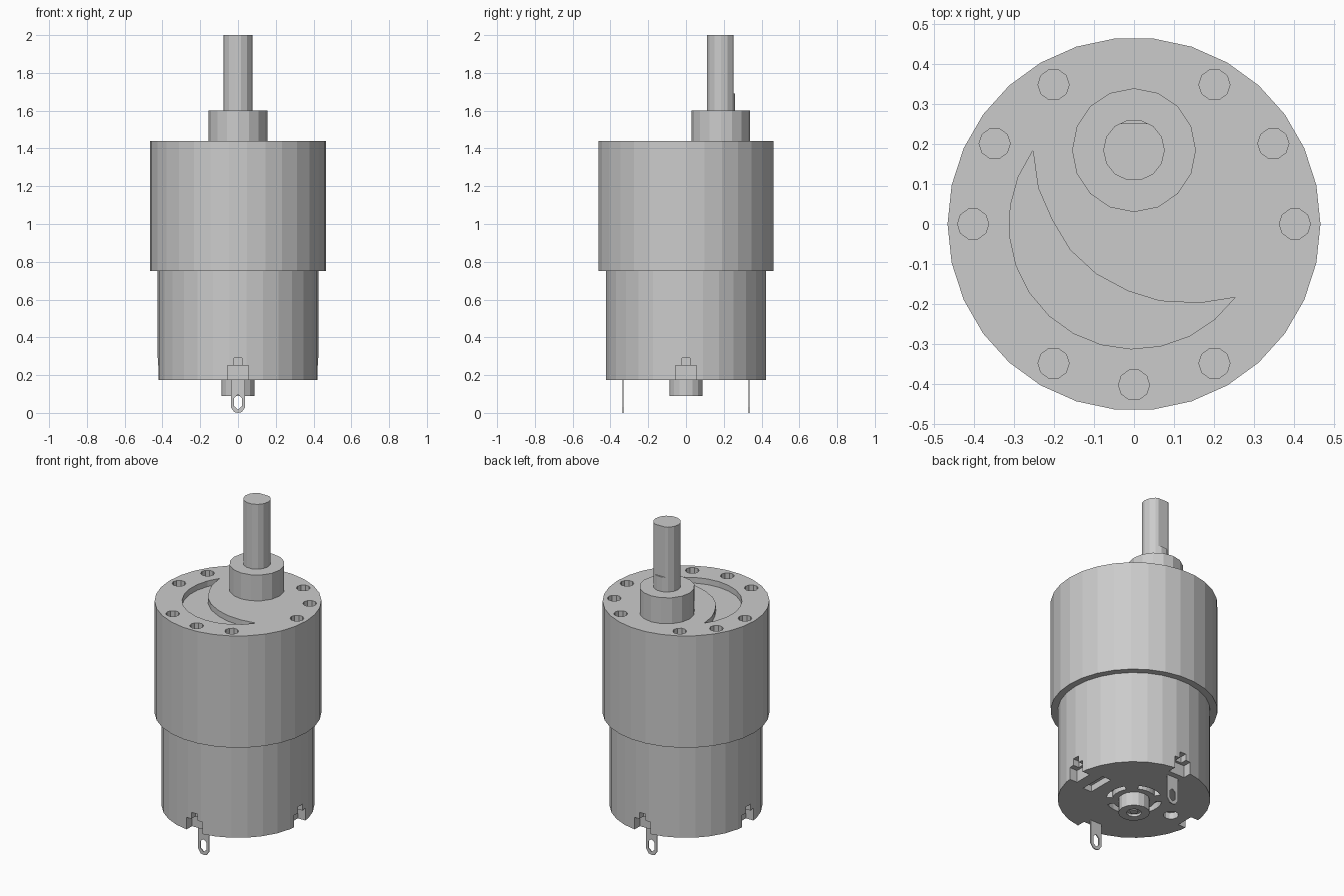
import bpy, bmesh
from math import cos, sin, pi, radians

if "Cube" in bpy.data.objects:
    bpy.data.objects.remove(bpy.data.objects["Cube"])


def circle(r, n, cx=0.0, cy=0.0):
    return [(cx + r * cos(2 * pi * i / n), cy + r * sin(2 * pi * i / n)) for i in range(n)]


def rect(x0, x1, y0, y1):
    return [(x0, y0), (x1, y0), (x1, y1), (x0, y1)]


def turn(points, deg):
    c, s = cos(radians(deg)), sin(radians(deg))
    return [(x * c - y * s, x * s + y * c) for x, y in points]


def arc(r, a0, a1, n):
    angles = [radians(a0 + (a1 - a0) * i / n) for i in range(n + 1)]
    return [(r * cos(a), r * sin(a)) for a in angles]


def prisms(name, parts):
    """One object made of upright prisms, each part being (outline, z0, z1)."""
    bm = bmesh.new()
    for outline, z0, z1 in parts:
        low = [bm.verts.new((x, y, z0)) for x, y in outline]
        high = [bm.verts.new((x, y, z1)) for x, y in outline]
        bm.faces.new(low[::-1])
        bm.faces.new(high)
        for i in range(len(low)):
            j = (i + 1) % len(low)
            bm.faces.new((low[i], low[j], high[j], high[i]))
    bmesh.ops.recalc_face_normals(bm, faces=bm.faces)
    mesh = bpy.data.meshes.new(name)
    bm.to_mesh(mesh)
    bm.free()
    ob = bpy.data.objects.new(name, mesh)
    bpy.context.collection.objects.link(ob)
    return ob


def cut(ob, parts):
    cutter = prisms("cutter", parts)
    cutter.hide_render = True
    mod = ob.modifiers.new("cut", 'BOOLEAN')
    mod.operation = 'DIFFERENCE'
    mod.solver = 'EXACT'
    mod.object = cutter
    bpy.context.view_layer.objects.active = ob
    bpy.ops.object.modifier_apply(modifier=mod.name)
    bpy.data.objects.remove(cutter)


# Gearbox with screw holes and a crescent recess in its top face
gearbox = prisms("gearbox", [(circle(0.467, 30), 0.75, 1.44)])
holes = [(circle(0.039, 10, 0.403 * cos(radians(a)), 0.403 * sin(radians(a))), 1.34, 1.5)
         for a in (0, 30, 60, 120, 150, 180, 240, 270, 300)]
crescent = arc(0.313, 144, 324, 13) + [
    (0.165, -0.198), (0.065, -0.193), (-0.015, -0.168), (-0.095, -0.125),
    (-0.16, -0.065), (-0.205, 0.01), (-0.24, 0.09)]
cut(gearbox, holes + [(crescent, 1.405, 1.5)])

# Off-centre shaft collar and D-shaped output shaft
prisms("shaft_collar", [(circle(0.155, 16, 0, 0.185), 1.42, 1.6)])
shaft = prisms("output_shaft", [(circle(0.077, 14, 0, 0.185), 1.58, 2.0)])
cut(shaft, [(rect(-0.2, 0.2, 0.252, 0.4), 1.69, 2.1)])

# Motor can with narrow crimp notches at its lower edge
can = prisms("motor_can", [(circle(0.427, 30), 0.25, 0.76)])
cut(can, [(turn(rect(0.385, 0.6, -0.022, 0.022), a), 0.2, 0.29) for a in (0, 90, 180, 270)])

# End cap with wide notches, vent slots, a window and a round hole
cap = prisms("end_cap", [(circle(0.427, 30), 0.175, 0.25)])
slots = []
for a in (0, 90, 180, 270):
    slots.append((turn(rect(0.37, 0.6, -0.055, 0.055), a), 0.1, 0.3))
    slots.append((arc(0.158, a - 30, a + 30, 5) + arc(0.122, a + 30, a - 30, 5), 0.1, 0.215))
slots.append((rect(0.24, 0.30, -0.085, 0.085), 0.1, 0.215))
slots.append((circle(0.043, 12, -0.27, 0), 0.1, 0.215))
cut(cap, slots)

# Rear bearing with the recessed end of the motor shaft
bearing = prisms("rear_bearing", [(circle(0.088, 16), 0.09, 0.19)])
cut(bearing, [(circle(0.042, 12), 0.05, 0.105)])
prisms("rear_shaft_end", [(circle(0.022, 10), 0.095, 0.12)])

# Solder terminals: thin upright tabs with a slotted eye
for name, y in (("front_terminal", -0.333), ("back_terminal", 0.333)):
    tab = [(-0.038, 0.19), (-0.038, 0.03), (-0.02, 0.004), (0, 0), (0.02, 0.004),
           (0.038, 0.03), (0.038, 0.19)]
    eye = [(-0.02, 0.08), (-0.02, 0.035), (0, 0.018), (0.02, 0.035), (0.02, 0.08), (0, 0.097)]
    terminal = prisms(name, [(tab, -0.003, 0.003)])
    cut(terminal, [(eye, -0.1, 0.1)])
    terminal.rotation_euler = (pi / 2, 0, 0)
    terminal.location = (0, y, 0)
